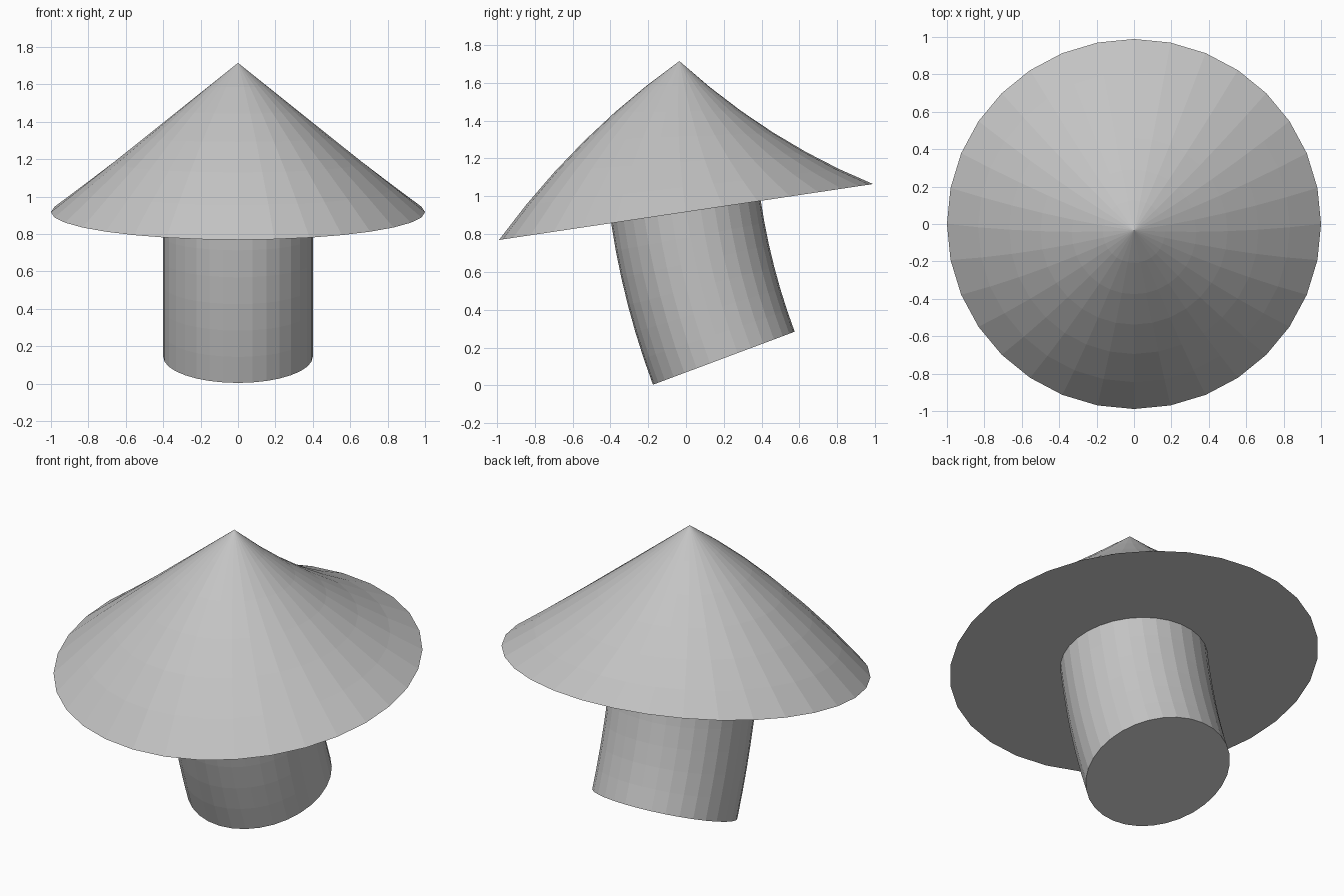
import bpy, bmesh, math

cube = bpy.data.objects.get("Cube")
if cube:
    bpy.data.objects.remove(cube, do_unlink=True)

SIDES, RINGS = 32, 6
LENGTH = 0.8                      # length of shaft and of head along the axis
TILT = math.radians(8.5)          # lean where the head meets the shaft
RADIUS = LENGTH / math.radians(12)  # bend radius
JOINT = 0.917                     # height of the joint

grey = bpy.data.materials.new("plain grey")
grey.use_nodes = True
grey.diffuse_color = (0.55, 0.55, 0.55, 1)
grey.node_tree.nodes["Principled BSDF"].inputs["Base Color"].default_value = grey.diffuse_color


def bend(co):
    """Curve the straight upright form backwards along a circular arc."""
    angle = TILT - co.z / RADIUS
    reach = co.y - RADIUS
    co.y = RADIUS * math.cos(TILT) + reach * math.cos(angle)
    co.z = JOINT + RADIUS * math.sin(TILT) + reach * math.sin(angle)


def bent_part(name, bottom, r_bottom, r_top):
    """Ringed cylinder or cone, capped below, then bent."""
    bm = bmesh.new()
    rows = []
    for i in range(RINGS + 1):
        t = i / RINGS
        r, z = r_bottom + (r_top - r_bottom) * t, bottom + LENGTH * t
        if r < 1e-6:
            rows.append([bm.verts.new((0, 0, z))] * SIDES)
            continue
        turns = [math.tau * k / SIDES for k in range(SIDES)]
        rows.append([bm.verts.new((r * math.sin(a), r * math.cos(a), z)) for a in turns])
    for low, high in zip(rows, rows[1:]):
        for k in range(SIDES):
            n = (k + 1) % SIDES
            corners = [low[k], low[n], high[n], high[k]]
            bm.faces.new(list(dict.fromkeys(corners)))
    bm.faces.new(rows[0])
    if r_top > 0:
        bm.faces.new(rows[-1])
    for v in bm.verts:
        bend(v.co)
    bmesh.ops.recalc_face_normals(bm, faces=bm.faces)
    mesh = bpy.data.meshes.new(name)
    bm.to_mesh(mesh)
    bm.free()
    mesh.materials.append(grey)
    bpy.context.collection.objects.link(bpy.data.objects.new(name, mesh))


# Shaft below the joint, pointed head above it
bent_part("shaft", -LENGTH, 0.4, 0.4)
bent_part("head", 0, 1.0, 0)
